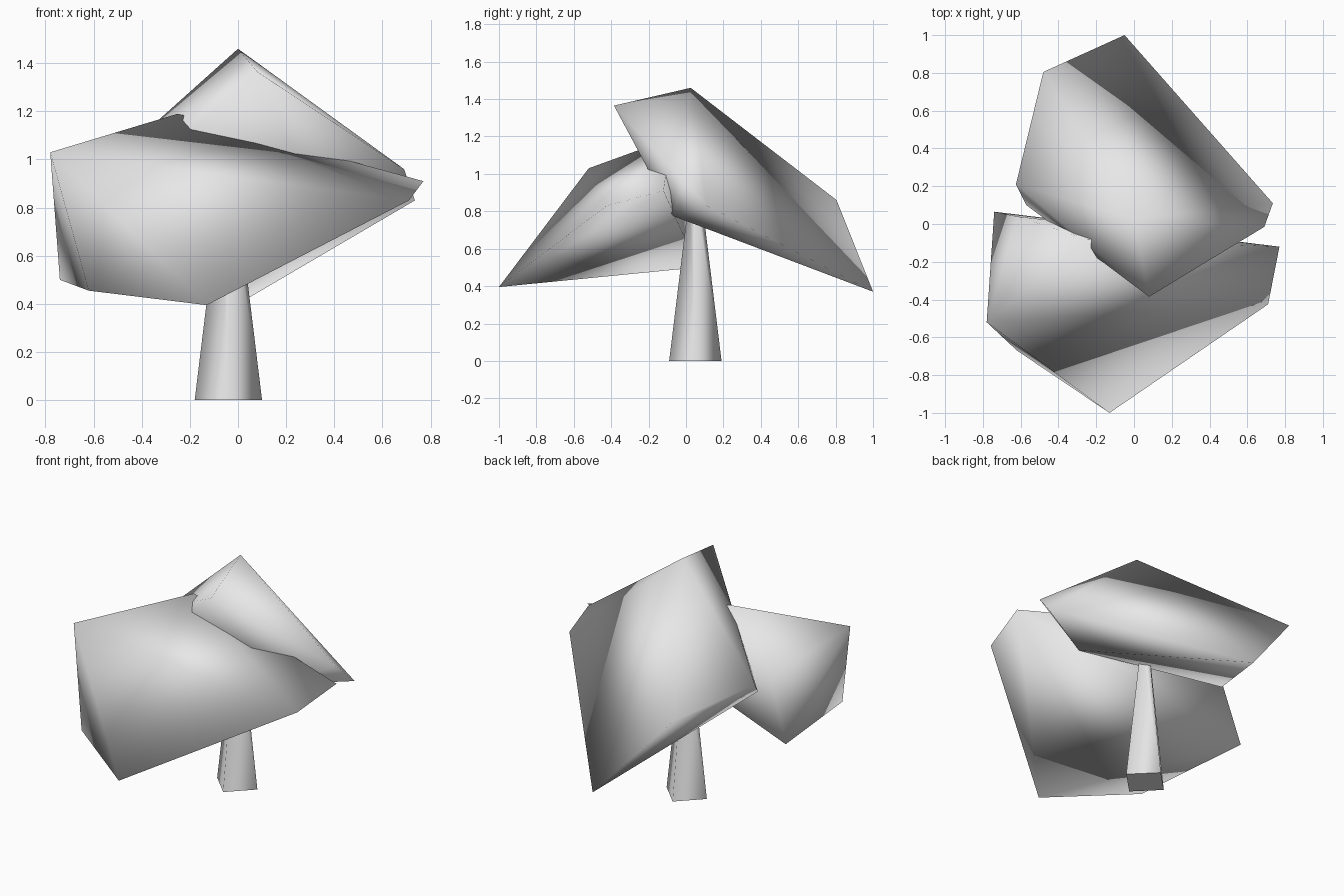
import bpy
import bmesh

cube = bpy.data.objects.get("Cube")
if cube:
    bpy.data.objects.remove(cube, do_unlink=True)

# One pale grey for the whole tree
grey = bpy.data.materials.new("pale_grey")
grey.use_nodes = True
grey.diffuse_color = (0.8, 0.8, 0.8, 1)
grey.node_tree.nodes["Principled BSDF"].inputs["Base Color"].default_value = grey.diffuse_color


def crown(name, corners):
    """Faceted leaf clump: the hull around a few corners, smoothly shaded."""
    bm = bmesh.new()
    for corner in corners:
        bm.verts.new(corner)
    hull = bmesh.ops.convex_hull(bm, input=bm.verts[:])
    unused = {v for v in hull["geom_interior"] + hull["geom_unused"]
              if isinstance(v, bmesh.types.BMVert)}
    bmesh.ops.delete(bm, geom=list(unused), context="VERTS")
    bmesh.ops.recalc_face_normals(bm, faces=bm.faces[:])
    for face in bm.faces:
        face.smooth = True
    mesh = bpy.data.meshes.new(name)
    bm.to_mesh(mesh)
    bm.free()
    mesh.materials.append(grey)
    obj = bpy.data.objects.new(name, mesh)
    bpy.context.collection.objects.link(obj)
    return obj


# Lower leaf clump, leaning forward
crown("front_crown", [
    (-0.78, -0.52, 1.03),
    (-0.13, -1.0, 0.395),
    (0.77, -0.12, 0.91),
    (0.71, -0.425, 0.83),
    (-0.74, 0.065, 0.5),
    (-0.62, -0.67, 0.455),
    (-0.25, -0.08, 1.19),
    (-0.62, 0.04, 0.88),
])

# Upper leaf clump, leaning back
crown("back_crown", [
    (0.0, 0.025, 1.46),
    (0.08, -0.385, 1.365),
    (-0.05, 1.0, 0.37),
    (-0.48, 0.805, 0.86),
    (0.735, 0.11, 0.83),
    (0.69, -0.015, 0.96),
    (-0.57, 0.1, 0.8),
    (-0.625, 0.21, 0.9),
    (0.35, -0.07, 0.775),
])

# Four-sided tapering trunk with smooth sides and flat ends
height = 0.9
bpy.ops.mesh.primitive_cone_add(vertices=4, radius1=0.14, radius2=0.03, depth=height,
                                location=(-0.04, 0.05, height / 2))
trunk = bpy.context.object
trunk.name = "trunk"
trunk.data.materials.append(grey)
for face in trunk.data.polygons:
    face.use_smooth = abs(face.normal.z) < 0.5
